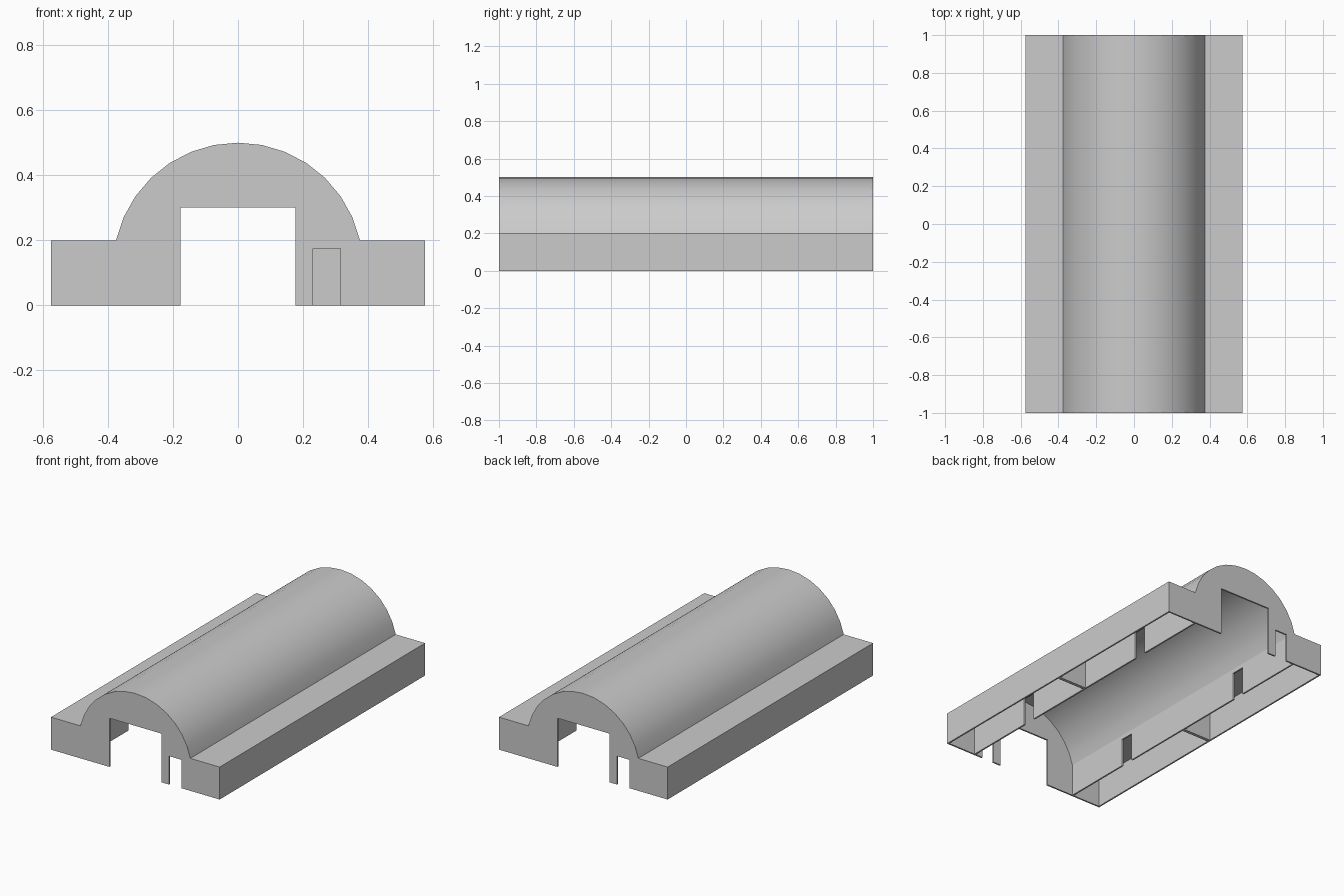
import bpy, bmesh, math

if "Cube" in bpy.data.objects:
    bpy.data.objects.remove(bpy.data.objects["Cube"])

T = 0.01            # wall thickness
HALL, SIDE = 0.375, 0.575   # half widths of hall and of whole building
EAVE, TOP = 0.2, 0.5
DOOR_W, DOOR_H = 0.085, 0.175


def prism(name, outline, plane, start, depth, smooth=False):
    """Extrude a 2D outline; plane 'xz' runs along y, plane 'yz' runs along x."""
    bm = bmesh.new()
    if plane == 'xz':
        vs = [bm.verts.new((a, start, b)) for a, b in outline]
        move = (0, depth, 0)
    else:
        vs = [bm.verts.new((start, a, b)) for a, b in outline]
        move = (depth, 0, 0)
    face = bm.faces.new(vs)
    new = bmesh.ops.extrude_face_region(bm, geom=[face], use_keep_orig=True)
    bmesh.ops.translate(bm, vec=move, verts=[v for v in new['geom'] if isinstance(v, bmesh.types.BMVert)])
    bmesh.ops.recalc_face_normals(bm, faces=bm.faces)
    me = bpy.data.meshes.new(name)
    bm.to_mesh(me)
    bm.free()
    ob = bpy.data.objects.new(name, me)
    bpy.context.collection.objects.link(ob)
    if smooth:
        bpy.ops.object.select_all(action='DESELECT')
        ob.select_set(True)
        bpy.context.view_layer.objects.active = ob
        bpy.ops.object.shade_smooth_by_angle(angle=math.radians(30))
    return ob


def arc(half, top, steps=14):
    """Circular arc from (-half, EAVE) over (0, top) to (half, EAVE)."""
    rise = top - EAVE
    r = (half * half + rise * rise) / (2 * rise)
    end = math.pi / 2 + math.asin((rise - r) / r)
    return [(r * math.sin(a), top - r + r * math.cos(a))
            for a in (-end + 2 * end * i / steps for i in range(steps + 1))]


def notch(a, b, h):
    """Doorway cut into the bottom edge, walked from a to b."""
    return [(a, 0), (a, h), (b, h), (b, 0)]


# End walls: arched gable, wide gate and small door; the back is the front turned round
gable = ([(-SIDE, 0), (-SIDE, EAVE)] + arc(HALL, TOP) + [(SIDE, EAVE), (SIDE, 0)]
         + notch(0.23 + DOOR_W, 0.23, DOOR_H) + notch(0.177, -0.177, 0.3))
front = prism("front_wall", gable, 'xz', -1, T)
back = bpy.data.objects.new("back_wall", front.data)
back.rotation_euler.z = math.pi
bpy.context.collection.objects.link(back)

# Vaulted hall roof
vault = arc(HALL, TOP) + arc(HALL - T, TOP - T)[::-1]
prism("vault_roof", vault, 'xz', -1 + T, 2 - 2 * T, smooth=True)

L = 1 - T
for s, side in ((-1, "left"), (1, "right")):
    # Inner wall with a doorway into each side room
    wall = ([(-L, EAVE), (L, EAVE), (L, 0)]
            + notch(0.5 + DOOR_W / 2, 0.5 - DOOR_W / 2, DOOR_H)
            + notch(-0.5 + DOOR_W / 2, -0.5 - DOOR_W / 2, DOOR_H) + [(-L, 0)])
    prism(side + "_inner_wall", wall, 'yz', s * HALL, -s * T)
    # Side rooms: roof with outer wall, and a partition at the middle
    shell = [(s * HALL, EAVE), (s * SIDE, EAVE), (s * SIDE, 0),
             (s * (SIDE - T), 0), (s * (SIDE - T), EAVE - T), (s * HALL, EAVE - T)]
    part = [(s * HALL, 0), (s * HALL, EAVE - T), (s * (SIDE - T), EAVE - T), (s * (SIDE - T), 0)]
    for e, end in ((-1, "front"), (1, "back")):
        prism(f"{side}_{end}_room_shell", shell, 'xz', 0, e * L)
        prism(f"{side}_{end}_partition", part, 'xz', 0, e * T)
